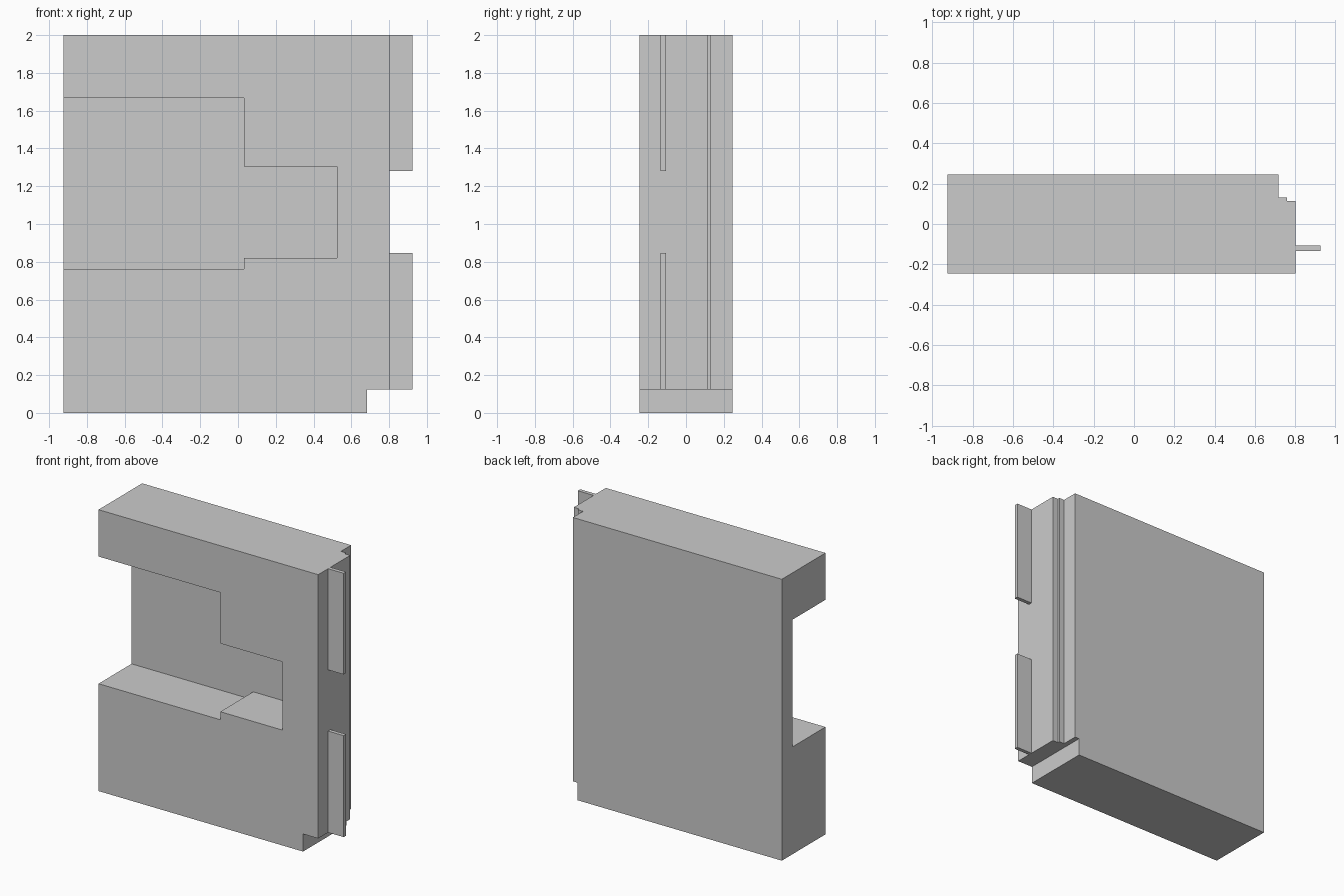
import bpy, bmesh
from mathutils import Vector

if "Cube" in bpy.data.objects:
    bpy.data.objects.remove(bpy.data.objects["Cube"])


def prism(name, points, direction):
    """Extrude a flat polygon along a direction into a closed solid."""
    bm = bmesh.new()
    face = bm.faces.new([bm.verts.new(p) for p in points])
    ext = bmesh.ops.extrude_face_region(bm, geom=[face], use_keep_orig=True)
    moved = [g for g in ext["geom"] if isinstance(g, bmesh.types.BMVert)]
    bmesh.ops.translate(bm, verts=moved, vec=Vector(direction))
    bmesh.ops.recalc_face_normals(bm, faces=bm.faces)
    mesh = bpy.data.meshes.new(name)
    bm.to_mesh(mesh)
    bm.free()
    obj = bpy.data.objects.new(name, mesh)
    bpy.context.collection.objects.link(obj)
    return obj


def cut(target, cutter):
    """Subtract the cutter from the target, then remove the cutter."""
    cutter.hide_render = True
    mod = target.modifiers.new("cut", 'BOOLEAN')
    mod.operation = 'DIFFERENCE'
    mod.solver = 'EXACT'
    mod.object = cutter
    bpy.context.view_layer.objects.active = target
    bpy.ops.object.modifier_apply(modifier=mod.name)
    bpy.data.objects.remove(cutter)


LEFT, RIGHT, HALF_Y = -0.925, 0.802, 0.245
BASE_Z, TOP_Z = 0.125, 2.0

# Main slab with the notched lower right corner
outline = [(LEFT, 0), (0.683, 0), (0.683, BASE_Z), (RIGHT, BASE_Z),
           (RIGHT, TOP_Z), (LEFT, TOP_Z)]
slab = prism("wall_slab", [(x, -HALF_Y, z) for x, z in outline],
             (0, 2 * HALF_Y, 0))

# Stepped recess in the front, open at the left side
recess = [(-1.1, 0.763), (0.032, 0.763), (0.032, 0.82), (0.523, 0.82),
          (0.523, 1.305), (0.032, 1.305), (0.032, 1.667), (-1.1, 1.667)]
cut(slab, prism("recess_cutter", [(x, -0.4, z) for x, z in recess],
                (0, 0.525, 0)))

# Stepped rebate along the back right vertical edge
rebate = [(0.718, 0.4), (0.718, 0.131), (0.758, 0.131), (0.758, 0.115),
          (1.0, 0.115), (1.0, 0.4)]
cut(slab, prism("rebate_cutter", [(x, y, 0.05) for x, y in rebate],
                (0, 0, 2.1)))

# Two thin fins on the right side
for name, z0, z1 in (("lower_fin", BASE_Z, 0.846), ("upper_fin", 1.281, TOP_Z)):
    fin = [(RIGHT, -0.134), (0.925, -0.134), (0.925, -0.107), (RIGHT, -0.107)]
    prism(name, [(x, y, z0) for x, y in fin], (0, 0, z1 - z0))
